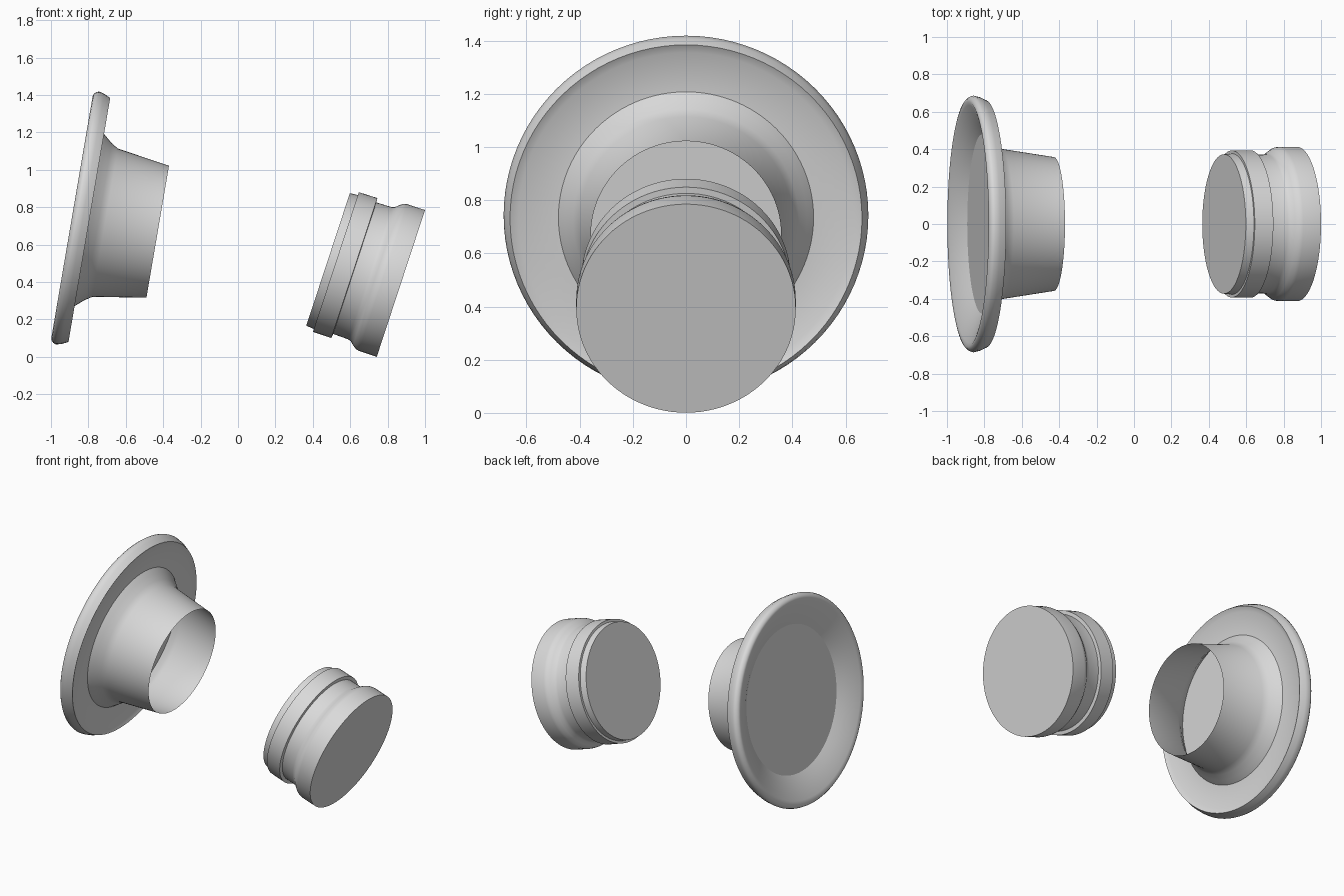
import bpy, bmesh, math
from mathutils import Matrix

SEGMENTS = 96

cube = bpy.data.objects.get("Cube")
if cube:
    bpy.data.objects.remove(cube, do_unlink=True)

grey = bpy.data.materials.new("light grey")
grey.use_nodes = True
colour = (0.7, 0.7, 0.7, 1)
grey.diffuse_color = colour
grey.node_tree.nodes["Principled BSDF"].inputs["Base Color"].default_value = colour


def revolve(name, profile, centre, tilt):
    """Turn (distance along axis, radius) points around an axis dipping towards +x."""
    bm = bmesh.new()
    verts = [bm.verts.new((s, 0, r)) for s, r in profile]
    edges = [bm.edges.new(pair) for pair in zip(verts, verts[1:])]
    bmesh.ops.spin(bm, geom=verts + edges, cent=(0, 0, 0), axis=(1, 0, 0),
                   angle=math.tau, steps=SEGMENTS, use_duplicate=False)
    bmesh.ops.remove_doubles(bm, verts=bm.verts, dist=0.0001)
    bmesh.ops.recalc_face_normals(bm, faces=bm.faces)
    mesh = bpy.data.meshes.new(name)
    bm.to_mesh(mesh)
    bm.free()
    mesh.materials.append(grey)
    obj = bpy.data.objects.new(name, mesh)
    bpy.context.collection.objects.link(obj)
    obj.matrix_world = Matrix.Translation(centre) @ Matrix.Rotation(math.radians(tilt), 4, 'Y')
    bpy.ops.object.select_all(action='DESELECT')
    obj.select_set(True)
    bpy.context.view_layer.objects.active = obj
    bpy.ops.object.shade_smooth_by_angle(angle=math.radians(36))
    return obj


# Dished flange: flat centre, flared front, rounded rim, flat back
flange_centre, flange_tilt = (-0.86, 0, 0.743), 9.7
revolve("flange", [
    (0.05, 0), (0.05, 0.48), (0.022, 0.53), (-0.005, 0.59), (-0.022, 0.635),
    (-0.028, 0.655), (-0.024, 0.669), (-0.012, 0.681), (0.002, 0.686),
    (0.03, 0.679), (0.066, 0.662), (0.05, 0.63), (0.05, 0.48),
], flange_centre, flange_tilt)

# Open thin-walled neck flaring into the flange
revolve("neck", [
    (0.05, 0.48), (0.08, 0.455), (0.115, 0.425), (0.152, 0.402), (0.437, 0.358),
], flange_centre, flange_tilt)

# Closed plug with a band and a waist
revolve("plug", [
    (0, 0), (0, 0.413), (-0.1, 0.413), (-0.118, 0.409), (-0.14, 0.394),
    (-0.157, 0.378), (-0.175, 0.372), (-0.26, 0.37), (-0.262, 0.394),
    (-0.366, 0.393), (-0.366, 0.377), (-0.41, 0.373), (-0.41, 0),
], (0.871, 0, 0.393), 18.2)
